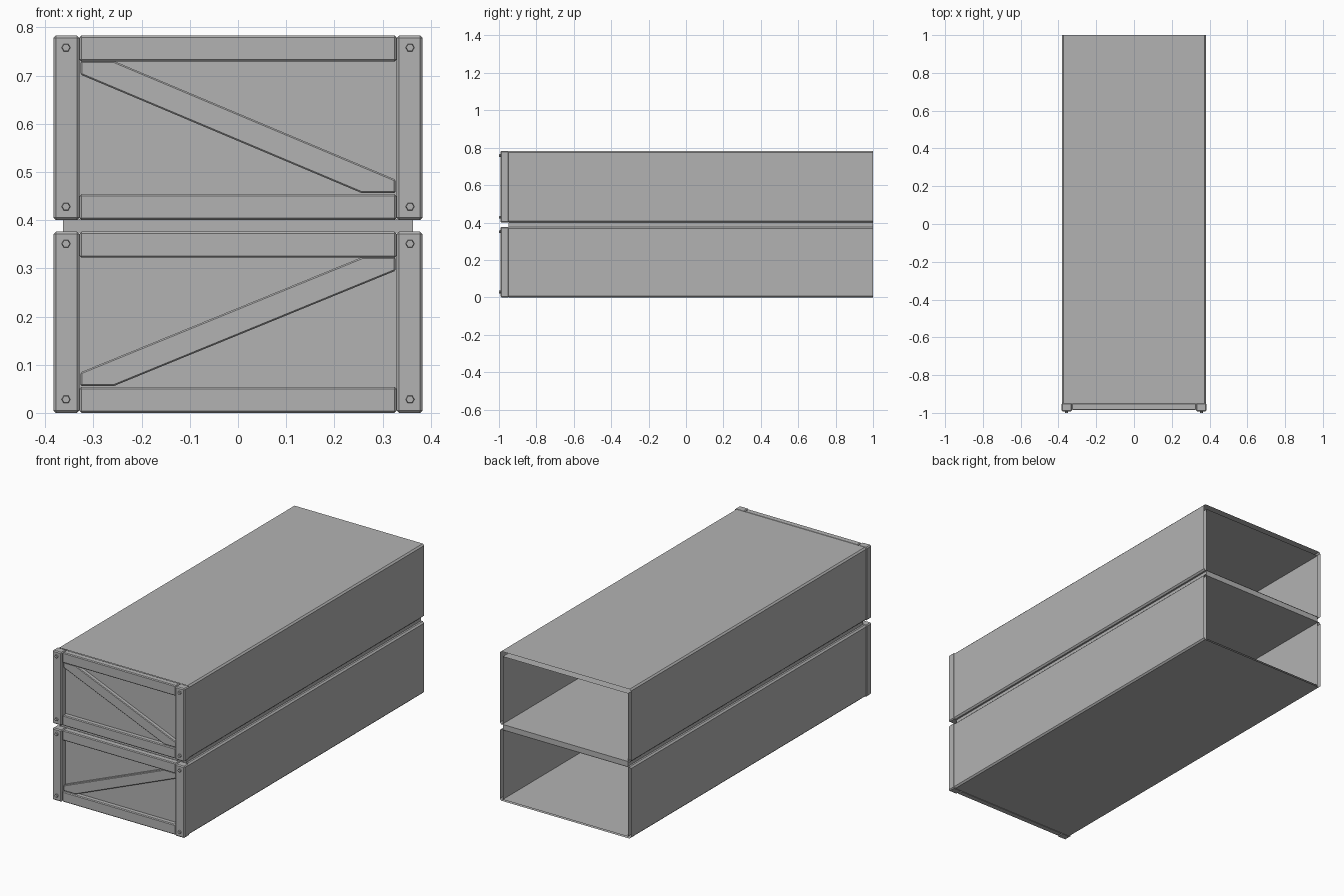
import bpy
import bmesh
from math import radians
from mathutils import Matrix

if "Cube" in bpy.data.objects:
    bpy.data.objects.remove(bpy.data.objects["Cube"], do_unlink=True)

GREY = (0.45, 0.45, 0.45, 1)
grey = bpy.data.materials.new("plain_grey")
grey.use_nodes = True
grey.diffuse_color = GREY
grey.node_tree.nodes["Principled BSDF"].inputs["Base Color"].default_value = GREY


def finish(name, bm, bevel=0):
    bmesh.ops.recalc_face_normals(bm, faces=bm.faces)
    mesh = bpy.data.meshes.new(name)
    bm.to_mesh(mesh)
    bm.free()
    mesh.materials.append(grey)
    obj = bpy.data.objects.new(name, mesh)
    bpy.context.collection.objects.link(obj)
    if bevel:
        mod = obj.modifiers.new("edge_bevel", "BEVEL")
        mod.width = bevel
        mod.segments = 1
    return obj


def prism(name, outline, y0, y1, bevel=0, capped=True):
    """Extrude an (x, z) outline along y, with or without end caps."""
    bm = bmesh.new()
    front = [bm.verts.new((x, y0, z)) for x, z in outline]
    back = [bm.verts.new((x, y1, z)) for x, z in outline]
    n = len(outline)
    for i in range(n):
        j = (i + 1) % n
        bm.faces.new((front[i], front[j], back[j], back[i]))
    if capped:
        bm.faces.new(front)
        bm.faces.new(back)
    return finish(name, bm, bevel)


def rect(x0, x1, z0, z1):
    return [(x0, z0), (x1, z0), (x1, z1), (x0, z1)]


def chamfered(w, z0, z1, c):
    return [(-w + c, z0), (w - c, z0), (w, z0 + c), (w, z1 - c),
            (w - c, z1), (-w + c, z1), (-w, z1 - c), (-w, z0 + c)]


def bolt(name, x, z):
    bm = bmesh.new()
    turn = Matrix.Translation((x, -0.99, z)) @ Matrix.Rotation(radians(90), 4, "X")
    bmesh.ops.create_cone(bm, cap_ends=True, segments=6, radius1=0.011,
                          radius2=0.008, depth=0.02,
                          matrix=turn @ Matrix.Rotation(radians(30), 4, "Z"))
    finish(name, bm)


def crate(tag, z0, z1, liner_z0, liner_z1, rising):
    # Open-backed outer shell with an inner liner
    prism(tag + "_shell", chamfered(0.38, z0, z1, 0.008), -0.95, 1, capped=False)
    prism(tag + "_liner", rect(-0.363, 0.363, liner_z0, liner_z1), -0.95, 1, capped=False)
    # Recessed front panel
    prism(tag + "_front_panel", rect(-0.375, 0.375, z0 + 0.005, z1 - 0.005), -0.96, -0.945)
    # Rails between the two stiles
    for part, a, b in (("bottom", z0, z0 + 0.054), ("top", z1 - 0.054, z1)):
        prism(f"{tag}_{part}_rail", rect(-0.329, 0.329, a, b), -0.985, -0.95, 0.004)
    # Stiles, each with two bolts
    for side, s in (("left", 1), ("right", -1)):
        prism(f"{tag}_{side}_stile", rect(*sorted((s * 0.329, s * 0.383)), z0, z1),
              -0.992, -0.948, 0.005)
        for part, z in (("bottom", z0 + 0.028), ("top", z1 - 0.025)):
            bolt(f"{tag}_{side}_{part}_bolt", s * 0.357, z)
    # Diagonal brace with trimmed ends
    s = 1 if rising else -1
    low, high, w = z0 + 0.056, z1 - 0.053, 0.327
    prism(tag + "_diagonal_brace",
          [(-w * s, low), (-0.257 * s, low), (w * s, high - 0.028),
           (w * s, high), (0.257 * s, high), (-w * s, low + 0.028)],
          -0.98, -0.95, 0.003)


crate("lower_crate", 0, 0.376, 0.008, 0.372, True)
crate("upper_crate", 0.4, 0.783, 0.404, 0.758, False)

# Narrow spacer joining the two crates
prism("spacer", rect(-0.363, 0.363, 0.374, 0.402), -0.95, 1)
